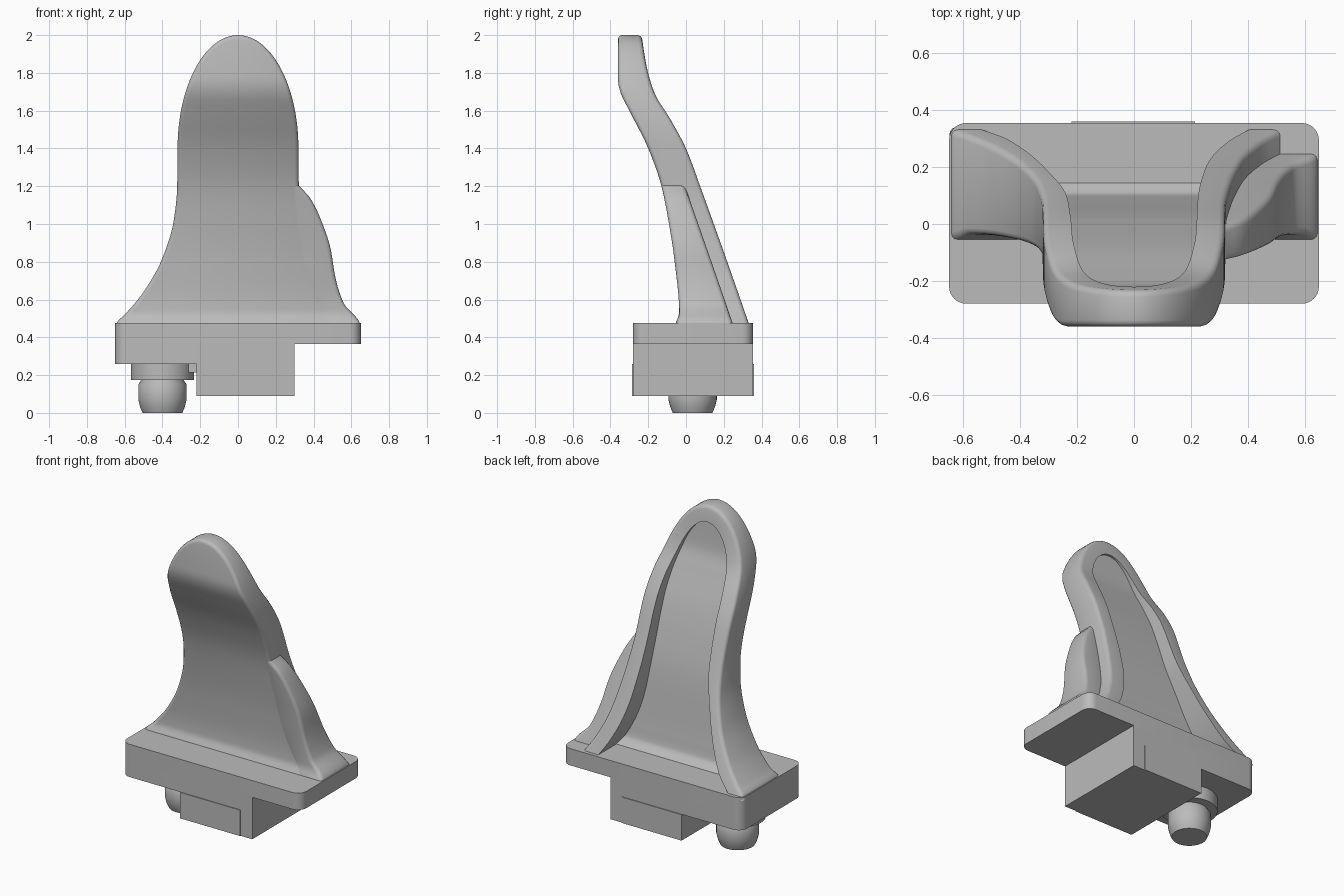
import bpy, bmesh, math
from mathutils import Vector

cube = bpy.data.objects.get("Cube")
if cube:
    bpy.data.objects.remove(cube, do_unlink=True)

grey = bpy.data.materials.new("plain grey")
grey.use_nodes = True
grey.diffuse_color = (0.5, 0.5, 0.5, 1)
for node in grey.node_tree.nodes:
    if node.type == 'BSDF_PRINCIPLED':
        node.inputs["Base Color"].default_value = (0.5, 0.5, 0.5, 1)


def finish(name, bm, angle=35):
    bmesh.ops.recalc_face_normals(bm, faces=bm.faces)
    mesh = bpy.data.meshes.new(name)
    bm.to_mesh(mesh)
    bm.free()
    mesh.materials.append(grey)
    ob = bpy.data.objects.new(name, mesh)
    bpy.context.collection.objects.link(ob)
    bpy.ops.object.select_all(action='DESELECT')
    ob.select_set(True)
    bpy.context.view_layer.objects.active = ob
    bpy.ops.object.shade_smooth_by_angle(angle=math.radians(angle))
    return ob


def curve(*pts):
    """Smooth monotone curve through (z, value) points."""
    slopes = [(b[1] - a[1]) / (b[0] - a[0]) for a, b in zip(pts, pts[1:])]
    tang = [slopes[0]]
    for s, t in zip(slopes, slopes[1:]):
        tang.append(2 * s * t / (s + t) if s * t > 0 else 0)
    tang.append(slopes[-1])

    def value(z):
        z = min(max(z, pts[0][0]), pts[-1][0])
        i = max(k for k in range(len(slopes)) if pts[k][0] <= z)
        h = pts[i + 1][0] - pts[i][0]
        u = (z - pts[i][0]) / h
        return ((1 + 2 * u) * (1 - u) ** 2 * pts[i][1] + u * u * (3 - 2 * u) * pts[i + 1][1]
                + h * u * (1 - u) * ((1 - u) * tang[i] - u * tang[i + 1]))
    return value


def chain(width, z_top, sign=1, dome=0, rows=44):
    """Edge line from the base upward, optionally closed by a quarter ellipse."""
    z0 = 0.455
    pts = []
    for i in range(rows + 1):
        z = z0 + (z_top - z0) * (i / rows) ** 1.5
        pts.append(Vector((sign * width(z), z)))
    if dome:
        for i in range(1, 25):
            a = math.pi / 2 * i / 24
            pts.append(Vector((sign * width(z_top) * math.cos(a), z_top + dome * math.sin(a))))
    return pts


def loft(name, sides, front, back, inner=None, floor=None, r=0.022):
    """Bent slab between two edge lines with rounded rims and an optional back recess."""
    bm = bmesh.new()
    grids = []
    for s, pts in enumerate(sides):
        sign = (-1, 1)[s]
        grid = []
        for i, p in enumerate(pts):
            d = pts[min(i + 1, len(pts) - 1)] - pts[max(i - 1, 0)]
            n = Vector((d.y, -d.x)).normalized() * sign
            if abs(p.x) < 1e-5:
                n = Vector((0, 1))
            row = []
            for face, way in ((front, 1), (back, -1)):
                steps = (90, 60, 30, 0) if way == 1 else (0, 30, 60, 90)
                for a in map(math.radians, steps):
                    q = p - n * r * (1 - math.cos(a))
                    row.append((q.x, face(q.y) + way * r * (1 - math.sin(a)), q.y))
            if inner:
                q = inner[s][i]
                y = back(q.y)
                row += [(q.x, y, q.y), (q.x, min(floor(q.y), y - 0.006), q.y)]
            grid.append([bm.verts.new(v) for v in row])
        grids.append(grid)
        for a, b in zip(grid, grid[1:]):
            for k in range(len(a) - 1):
                bm.faces.new((a[k], a[k + 1], b[k + 1], b[k]))
    # front skin and back skin join the two sides
    left, right = grids
    for i in range(len(left) - 1):
        for k in (0, -1):
            bm.faces.new((left[i][k], right[i][k], right[i + 1][k], left[i + 1][k]))
    bmesh.ops.remove_doubles(bm, verts=bm.verts, dist=1e-4)
    bmesh.ops.holes_fill(bm, edges=bm.edges, sides=0)
    return finish(name, bm, 40)


def box(name, lo, hi, radius=0, rule=lambda x: True):
    """Box whose upright edges chosen by the rule are rounded."""
    bm = bmesh.new()
    bmesh.ops.create_cube(bm, size=1)
    for v in bm.verts:
        v.co = [lo[k] if v.co[k] < 0 else hi[k] for k in range(3)]
    if radius:
        edges = [e for e in bm.edges if abs(e.verts[0].co.z - e.verts[1].co.z) > 0.01
                 and rule(e.verts[0].co.x)]
        bmesh.ops.bevel(bm, geom=edges, offset=radius, segments=8, profile=0.5, affect='EDGES')
    return finish(name, bm)


def turned(name, x, y, profile, sides=48):
    """Solid of revolution from (radius, z) points."""
    bm = bmesh.new()
    rings = [[bm.verts.new((x + r * math.cos(2 * math.pi * k / sides),
                            y + r * math.sin(2 * math.pi * k / sides), z))
              for k in range(sides)] for r, z in profile]
    for a, b in zip(rings, rings[1:]):
        for k in range(sides):
            j = (k + 1) % sides
            bm.faces.new((a[k], a[j], b[j], b[k]))
    bm.faces.new(rings[0])
    bm.faces.new(rings[-1])
    return finish(name, bm)


# Side shape of the lever: y as a function of height
front = curve((.45, -.065), (.475, -.055), (.53, -.036), (.8, -.06), (1, -.09), (1.2, -.13),
              (1.4, -.2), (1.6, -.3), (1.7, -.348), (1.76, -.36), (2, -.36))
back = curve((.45, .34), (.48, .33), (1.2, .075), (1.4, 0), (1.55, -.08),
             (1.7, -.17), (1.85, -.212), (2, -.235))
floor = curve((.45, .17), (.48, .14), (.52, .105), (.6, .09), (1, .03), (1.2, -.02),
              (1.4, -.085), (1.6, -.17), (1.72, -.215), (1.9, -.235))

# Outer and inner rim half widths as functions of height
right_rim = curve((.45, .65), (.48, .64), (.52, .6), (.64, .5), (.82, .4), (1.02, .34),
                  (1.2, .322), (1.4, .32))
left_rim = curve((.45, .53), (.58, .45), (.73, .39), (.87, .36), (1, .34), (1.2, .322), (1.4, .32))
right_inner = curve((.45, .56), (.58, .44), (.87, .31), (1.15, .235), (1.4, .22))
left_inner = curve((.45, .42), (.58, .34), (.73, .28), (.87, .25), (1.15, .225), (1.4, .22))

loft("lever",
     (chain(right_rim, 1.4, -1, .6), chain(left_rim, 1.4, 1, .6)), front, back,
     (chain(right_inner, 1.4, -1, .5), chain(left_inner, 1.4, 1, .5)), floor)

# Side wing with its inner edge buried in the lever rim
wing_edge = curve((.45, .65), (.48, .643), (.58, .56), (.72, .515), (.87, .49), (1.02, .44),
                  (1.14, .38), (1.2, .325), (1.23, .3))
wing_back = curve((.45, .255), (.48, .245), (1.2, -.005), (1.3, -.04))
loft("side_wing",
     (chain(lambda z: left_rim(z) - .05, 1.225), chain(wing_edge, 1.225)), front, wing_back)

# Base plate, thicker on the pin side
box("base_plate", (-.65, -.28, .365), (.65, .355, .475), .06)
box("base_step", (-.65, -.28, .26), (-.2, .355, .4), .06, lambda x: x < -.5)

# Locking block with thin raised panels front and back
box("lock_block", (-.22, -.28, .09), (.3, .355, .4))
box("front_panel", (-.22, -.285, .09), (.215, -.275, .26))
box("back_panel", (-.22, .35, .09), (.215, .36, .26))

# Pin, collar and the small rib that ties the collar to the block
turned("pin_collar", -.4, .035, ((.167, .175), (.167, .27)))
turned("pin", -.4, .035, ((.105, 0), (.118, .03), (.128, .07), (.128, .15), (.112, .175), (.112, .2)))
box("collar_rib", (-.34, -.06, .215), (-.21, .13, .27))
